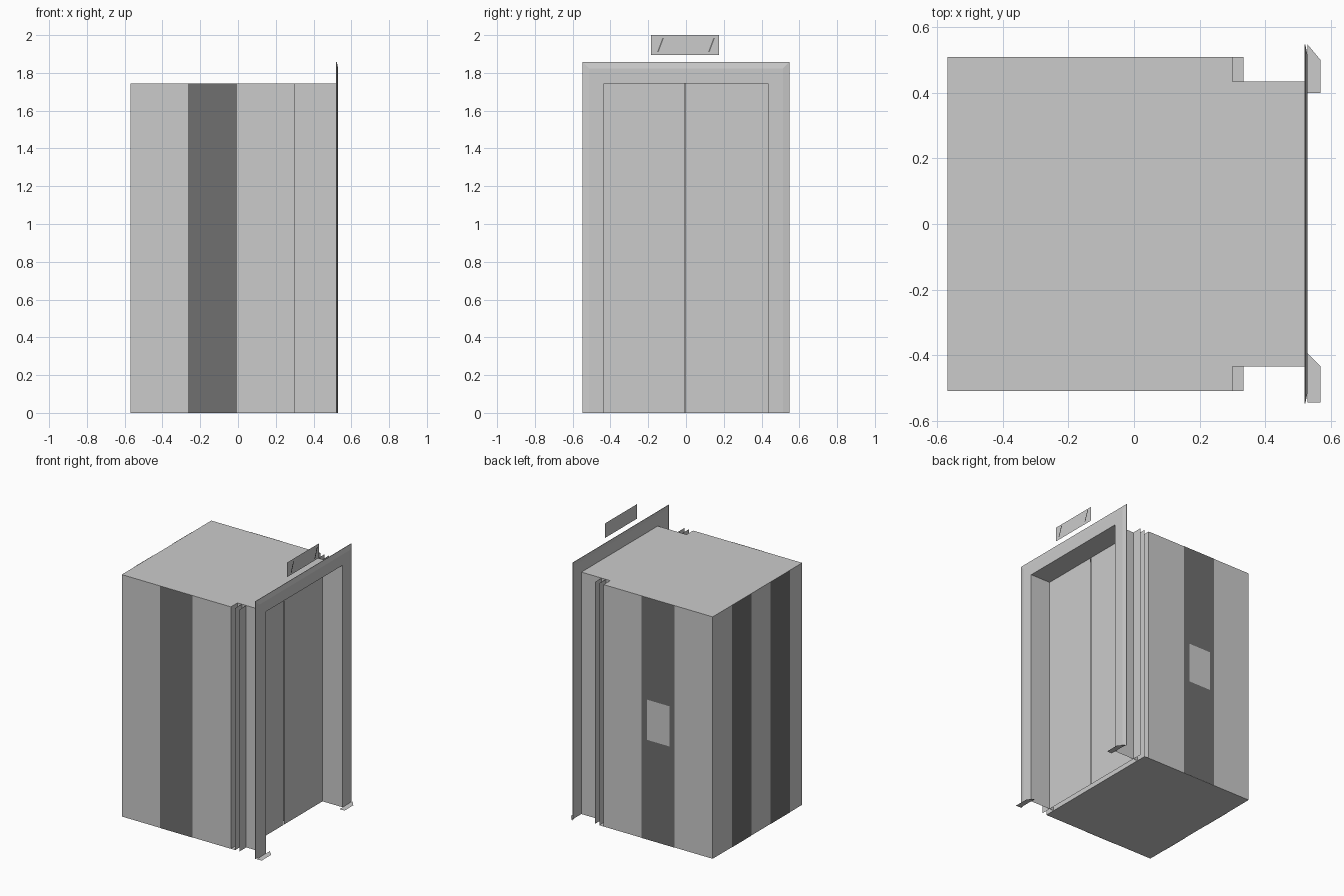
import bpy

if "Cube" in bpy.data.objects:
    bpy.data.objects.remove(bpy.data.objects["Cube"])

dark = bpy.data.materials.new("dark_panel")
dark.diffuse_color = (0.16, 0.16, 0.16, 1)
dark.use_nodes = True
dark.node_tree.nodes["Principled BSDF"].inputs["Base Color"].default_value = dark.diffuse_color


def mesh(name, verts, faces, mat=None):
    me = bpy.data.meshes.new(name)
    me.from_pydata(verts, [], faces)
    me.update()
    ob = bpy.data.objects.new(name, me)
    bpy.context.collection.objects.link(ob)
    if mat:
        me.materials.append(mat)
    return ob


def box(name, x0, x1, y0, y1, z0, z1, skip=()):
    v = [(x, y, z) for x in (x0, x1) for y in (y0, y1) for z in (z0, z1)]
    f = {"-x": (0, 1, 3, 2), "+x": (4, 6, 7, 5), "-y": (0, 4, 5, 1),
         "+y": (2, 3, 7, 6), "-z": (0, 2, 6, 4), "+z": (1, 5, 7, 3)}
    return mesh(name, v, [f[k] for k in f if k not in skip])


def wall_panel(name, a, b, z0, z1, mat=None):
    """Upright rectangle from plan point a to plan point b."""
    return mesh(name, [(*a, z0), (*b, z0), (*b, z1), (*a, z1)], [(0, 1, 2, 3)], mat)


H = 1.745   # cabin height
W = 0.51    # cabin half width
N = 0.435   # doorway half width

# Cabin shell, open towards the doorway, with front returns
box("cabin", -0.57, 0.30, -W, W, 0, H, skip=("+x",))
for s, side in ((-1, "right"), (1, "left")):
    wall_panel(f"cabin_return_{side}", (0.30, s * N), (0.30, s * W), 0, H)
    wall_panel(f"passage_wall_{side}", (0.30, s * N), (0.37, s * N), 0, H)

# Dark vertical stripes on sides and back
for s, side in ((-1, "right"), (1, "left")):
    y = s * (W + 0.002)
    a, b = (-0.265, y), (-0.005, y)
    wall_panel(f"side_stripe_{side}", *((a, b) if s < 0 else (b, a)), 0, H, dark)
for i, (y0, y1) in enumerate(((0.295, 0.07), (-0.145, -0.37))):
    wall_panel(f"back_stripe_{i}", (-0.572, y0), (-0.572, y1), 0, H, dark)

# Light plate on the left stripe
wall_panel("side_plate", (-0.05, W + 0.004), (-0.23, W + 0.004), 0.72, 1.01)

# Two sets of sliding doors
for x, set_name in ((0.335, "inner"), (0.37, "outer")):
    for y0, y1, side in ((-W, -0.008, "right"), (-0.003, W, "left")):
        wall_panel(f"{set_name}_door_{side}", (x, y0), (x, y1), 0, H)

# Sill below the doors and passage roof
mesh("door_sill", [(0.30, -W, 0), (0.335, -W, 0), (0.335, W, 0), (0.30, W, 0)], [(0, 1, 2, 3)])
mesh("passage_roof", [(0.30, -N, H), (0.37, -N, H), (0.37, N, H), (0.30, N, H)], [(0, 1, 2, 3)])

# Door frame: (inset, x) profile carried around the opening, with deep jambs
profile = [(0, 0.52), (0, 0.523), (0.035, 0.53), (0.113, 0.53), (0.113, 0.37)]
verts, faces = [], []
for d, x in profile:
    y, z = 0.548 - d, 1.858 - d
    verts += [(x, -y, 0), (x, -y, z), (x, y, z), (x, y, 0)]
for i in range(len(profile) - 1):
    for k in range(3):
        p = i * 4 + k
        faces.append((p, p + 4, p + 5, p + 1))
mesh("door_frame", verts, faces)

# Flat floor pieces at the frame corners
foot_r = [(0.53, -0.395), (0.53, -0.545), (0.57, -0.545), (0.57, -0.435)]
foot_l = [(0.53, 0.40), (0.57, 0.40), (0.57, 0.50), (0.53, 0.548)]
for name, pts in (("floor_piece_right", foot_r), ("floor_piece_left", foot_l)):
    mesh(name, [(x, y, 0) for x, y in pts], [(0, 1, 2, 3)])

# Indicator panel above the frame, with two slanted strokes
wall_panel("indicator", (0.522, -0.185), (0.522, 0.175), 1.895, 2.0)
for s in (-1, 1):
    y = s * 0.135
    mesh(f"indicator_stroke_{'left' if s > 0 else 'right'}",
         [(0.528, y - 0.018, 1.91), (0.528, y - 0.01, 1.91),
          (0.528, y + 0.018, 1.985), (0.528, y + 0.01, 1.985)], [(0, 1, 2, 3)], dark)
